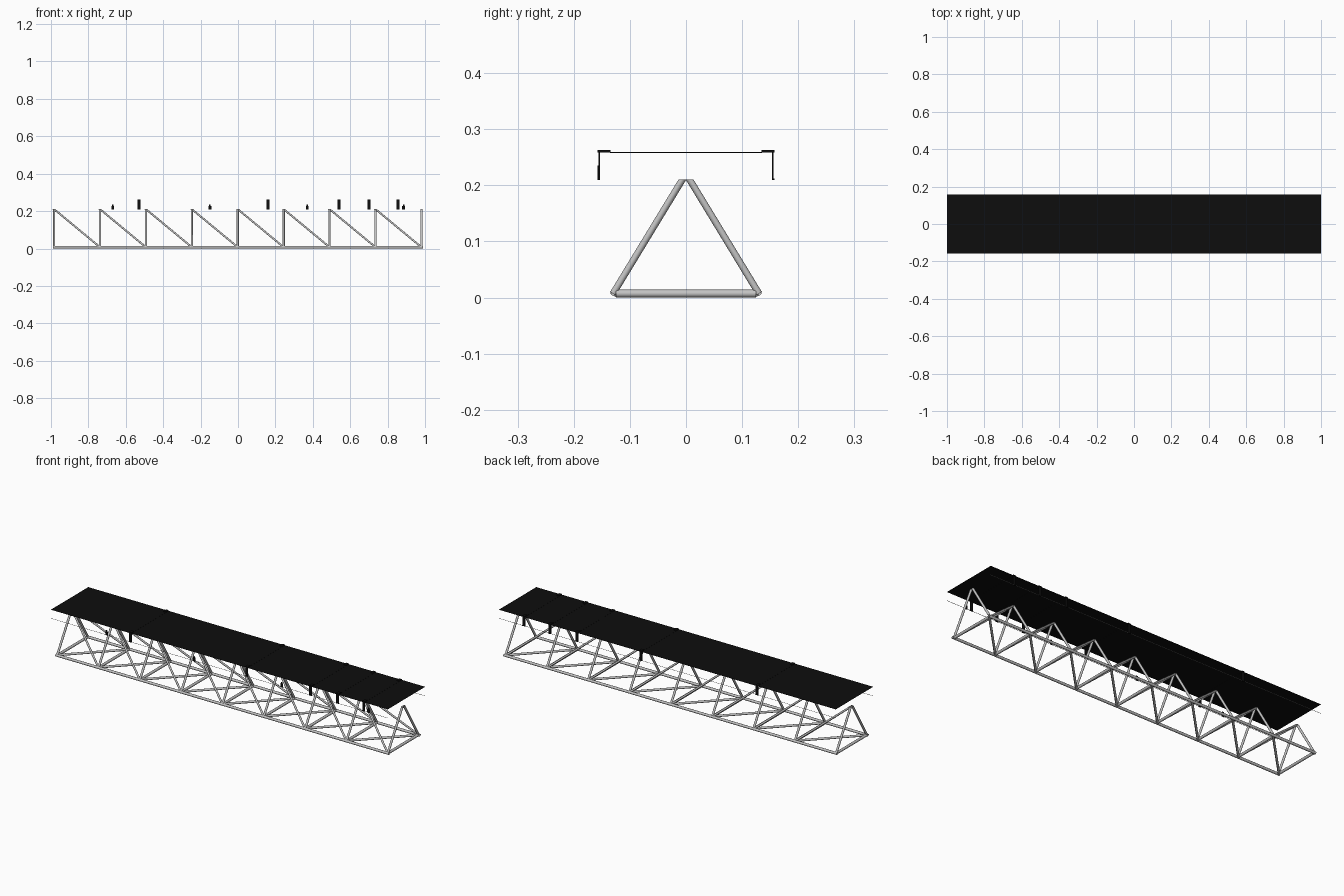
import bpy
import bmesh
from mathutils import Vector

cube = bpy.data.objects.get("Cube")
if cube:
    bpy.data.objects.remove(cube, do_unlink=True)


def make_material(name, value):
    mat = bpy.data.materials.new(name)
    mat.use_nodes = True
    color = (value, value, value, 1)
    mat.diffuse_color = color
    mat.node_tree.nodes["Principled BSDF"].inputs["Base Color"].default_value = color
    return mat


steel = make_material("light_grey_steel", 0.55)
black = make_material("black_panel", 0.004)


def finish(name, bm, mat, smooth=False):
    mesh = bpy.data.meshes.new(name)
    bm.to_mesh(mesh)
    bm.free()
    mesh.materials.append(mat)
    obj = bpy.data.objects.new(name, mesh)
    bpy.context.collection.objects.link(obj)
    if smooth:
        for poly in mesh.polygons:
            poly.use_smooth = True
    return obj


def add_tube(bm, start, end, radius, sides=10):
    """Open-ended round tube between two points."""
    a, b = Vector(start), Vector(end)
    axis = b - a
    made = bmesh.ops.create_cone(bm, cap_ends=False, segments=sides,
                                 radius1=radius, radius2=radius, depth=axis.length)
    turn = axis.to_track_quat("Z", "Y").to_matrix().to_4x4()
    bmesh.ops.transform(bm, matrix=turn, verts=made["verts"])
    bmesh.ops.translate(bm, vec=(a + b) / 2, verts=made["verts"])


def add_box(bm, low, high):
    low, high = Vector(low), Vector(high)
    made = bmesh.ops.create_cube(bm, size=1)
    bmesh.ops.scale(bm, vec=high - low, verts=made["verts"])
    bmesh.ops.translate(bm, vec=(low + high) / 2, verts=made["verts"])


FRAMES = 9
FIRST_X, BAY = -0.983, 0.2455
TOP_Z, BASE_Z = 0.21, 0.007
BASE_Y, APEX_Y = 0.13, 0.0065
frame_x = [FIRST_X + BAY * i for i in range(FRAMES)]

# Bottom chords
bm = bmesh.new()
for side in (-1, 1):
    add_tube(bm, (-0.99, side * BASE_Y, BASE_Z), (0.99, side * BASE_Y, BASE_Z), 0.007)
finish("bottom_chords", bm, steel, True)

# Cross members under every frame
bm = bmesh.new()
for x in frame_x:
    add_tube(bm, (x, -0.125, BASE_Z), (x, 0.125, BASE_Z), 0.007)
finish("cross_members", bm, steel, True)

# Floor diagonals, one per bay
bm = bmesh.new()
for x in frame_x[:-1]:
    add_tube(bm, (x, -0.125, BASE_Z), (x + BAY, 0.125, BASE_Z), 0.006)
finish("floor_diagonals", bm, steel, True)

# Leaning legs and side diagonals, trimmed level at the ridge
rise = Vector((0, APEX_Y - BASE_Y, TOP_Z - BASE_Z))
for name, shift, radius, count in (("frame_legs", 0, 0.006, FRAMES),
                                   ("side_diagonals", BAY, 0.0052, FRAMES - 1)):
    bm = bmesh.new()
    for x in frame_x[:count]:
        for side in (-1, 1):
            foot = Vector((x + shift, BASE_Y, BASE_Z))
            head = foot + rise * 1.06
            head.x = x - shift * 0.06
            foot.y *= side
            head.y *= side
            add_tube(bm, foot, head, radius)
    bmesh.ops.bisect_plane(bm, geom=bm.verts[:] + bm.edges[:] + bm.faces[:],
                           plane_co=(0, 0, TOP_Z), plane_no=(0, 0, 1), clear_outer=True)
    finish(name, bm, steel, True)

# Thin flat deck
bm = bmesh.new()
add_box(bm, (-1, -0.158, 0.258), (1, 0.158, 0.259))
finish("deck_panel", bm, black)

# Edge wires hung below the deck
bm = bmesh.new()
for side in (-1, 1):
    add_tube(bm, (-1, side * 0.1565, 0.211), (1, side * 0.1565, 0.211), 0.001, 6)
finish("edge_wires", bm, steel)

# Straps over the deck with a hooked hanger at each edge
bm = bmesh.new()
for x in (-0.53, 0.16, 0.54, 0.70, 0.855):
    lo, hi = x - 0.008, x + 0.008
    add_box(bm, (lo, -0.135, 0.2575), (hi, 0.135, 0.2595))
    for side in (-1, 1):
        for y1, y2, z1, z2 in ((0.135, 0.158, 0.2595, 0.263),
                               (0.1535, 0.1555, 0.21, 0.26),
                               (0.1535, 0.158, 0.209, 0.2125)):
            ys = sorted((side * y1, side * y2))
            add_box(bm, (lo, ys[0], z1), (hi, ys[1], z2))
finish("strap_hangers", bm, black)

# Small clips on the front wire, with a narrowed top
bm = bmesh.new()
for x in (-0.67, -0.15, 0.37, 0.885):
    add_box(bm, (x - 0.007, -0.158, 0.209), (x + 0.007, -0.155, 0.228))
    add_box(bm, (x - 0.004, -0.158, 0.228), (x + 0.004, -0.155, 0.235))
finish("wire_clips", bm, black)
